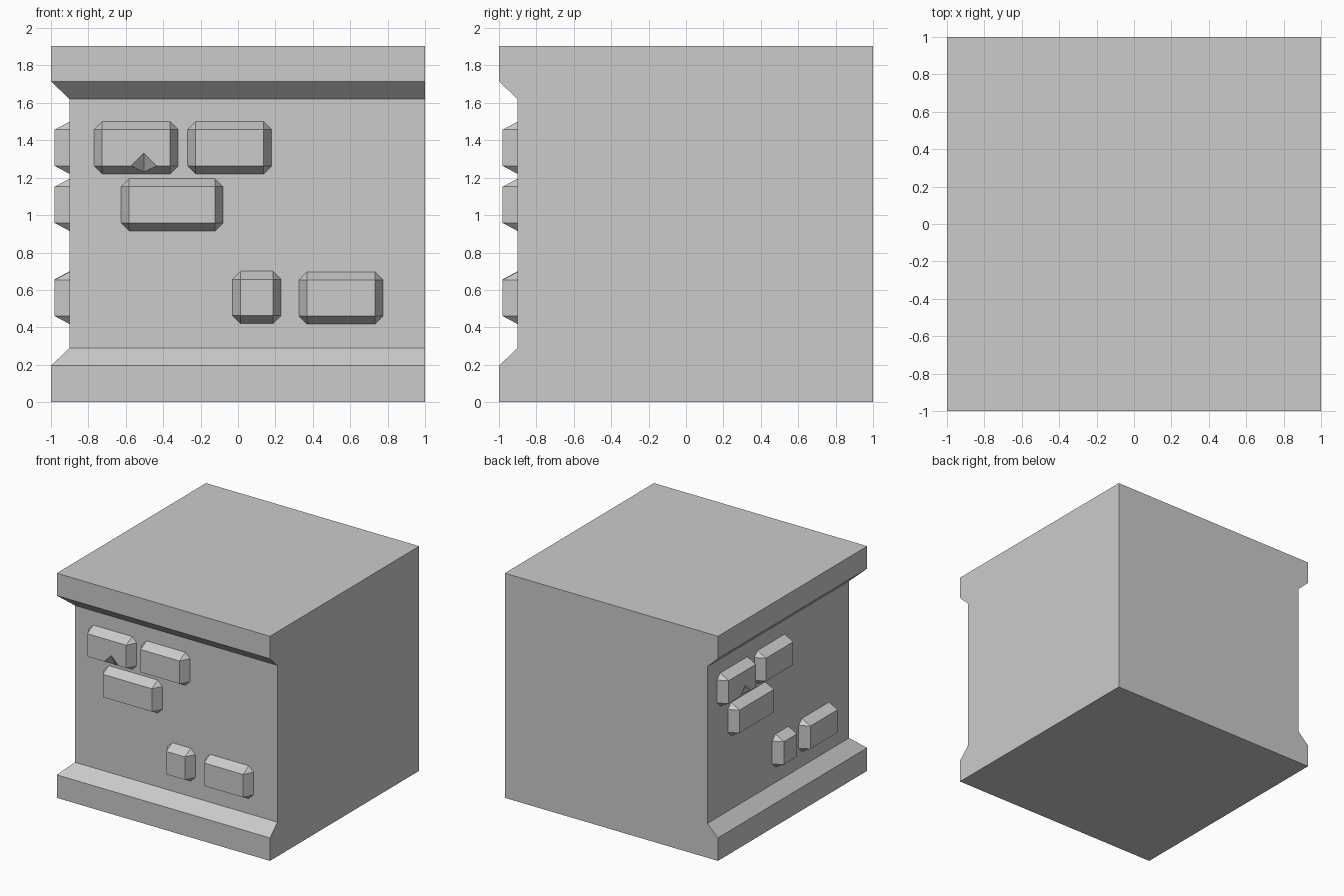
import bpy, bmesh, math
from mathutils import Vector

if "Cube" in bpy.data.objects:
    bpy.data.objects.remove(bpy.data.objects["Cube"])

WALL, FACE, BEV = -0.9, -0.98, 0.043


def add_object(name, bm):
    bmesh.ops.recalc_face_normals(bm, faces=bm.faces)
    mesh = bpy.data.meshes.new(name)
    bm.to_mesh(mesh)
    bm.free()
    ob = bpy.data.objects.new(name, mesh)
    bpy.context.collection.objects.link(ob)
    return ob


def hull(name, points):
    bm = bmesh.new()
    for p in points:
        bm.verts.new(p)
    bmesh.ops.convex_hull(bm, input=bm.verts)
    bmesh.ops.dissolve_limit(bm, angle_limit=0.01, verts=bm.verts, edges=bm.edges)
    return add_object(name, bm)


# Wall block: moulded profile on the front and left, plain on the back and right
profile = [(0, 0), (0, 0.195), (0.1, 0.29), (0.1, 1.62), (0, 1.715), (0, 1.905)]
bm = bmesh.new()
rings = []
for inset, z in profile:
    a = -1 + inset
    rings.append([bm.verts.new((x, y, z)) for x, y in ((a, a), (1, a), (1, 1), (a, 1))])
for low, high in zip(rings, rings[1:]):
    for i in range(4):
        j = (i + 1) % 4
        bm.faces.new((low[i], low[j], high[j], high[i]))
bm.faces.new(rings[0][::-1])
bm.faces.new(rings[-1])
add_object("wall_block", bm)


# Raised bricks with chamfered edges and clipped corners
def brick(name, x0, x1, z0, z1):
    pts = []
    for x, dx in ((x0, BEV), (x1, -BEV)):
        for z, dz in ((z0, BEV), (z1, -BEV)):
            pts.append((x + dx, FACE, z + dz))
            for y in (WALL, WALL + 0.02):
                pts += [(x, y, z + dz), (x + dx, y, z)]
    return hull(name, pts)


layout = [(-0.77, -0.32, 1.22, 1.50), (-0.27, 0.18, 1.22, 1.50),
          (-0.625, -0.08, 0.915, 1.195), (-0.03, 0.23, 0.42, 0.70),
          (0.325, 0.775, 0.417, 0.697)]
bricks = [brick(f"front_brick_{i + 1}", *b) for i, b in enumerate(layout)]

# Chip in the lower edge of the first brick
top, low = Vector((-0.503, FACE, 1.332)), Vector((-0.503, -0.92, 1.23))
mid = (top + low) / 2
sides = [Vector((x, FACE, 1.263)) for x in (-0.572, -0.434)]
cutter = hull("chip_cutter", [top + (top - low) * 0.3, low + (low - top) * 0.3]
              + [s + (s - mid) for s in sides])
cutter.hide_render = True
mod = bricks[0].modifiers.new("chip", 'BOOLEAN')
mod.operation, mod.solver, mod.object = 'DIFFERENCE', 'EXACT', cutter
bpy.context.view_layer.update()
chipped = bpy.data.meshes.new_from_object(
    bricks[0].evaluated_get(bpy.context.evaluated_depsgraph_get()))
bricks[0].modifiers.clear()
bricks[0].data = chipped
bpy.data.objects.remove(cutter)

# Same brick layout turned onto the left wall
for i, b in enumerate(bricks):
    left = bpy.data.objects.new(f"left_brick_{i + 1}", b.data)
    left.rotation_euler.z = -math.pi / 2
    left.location.y = 0.1
    bpy.context.collection.objects.link(left)
